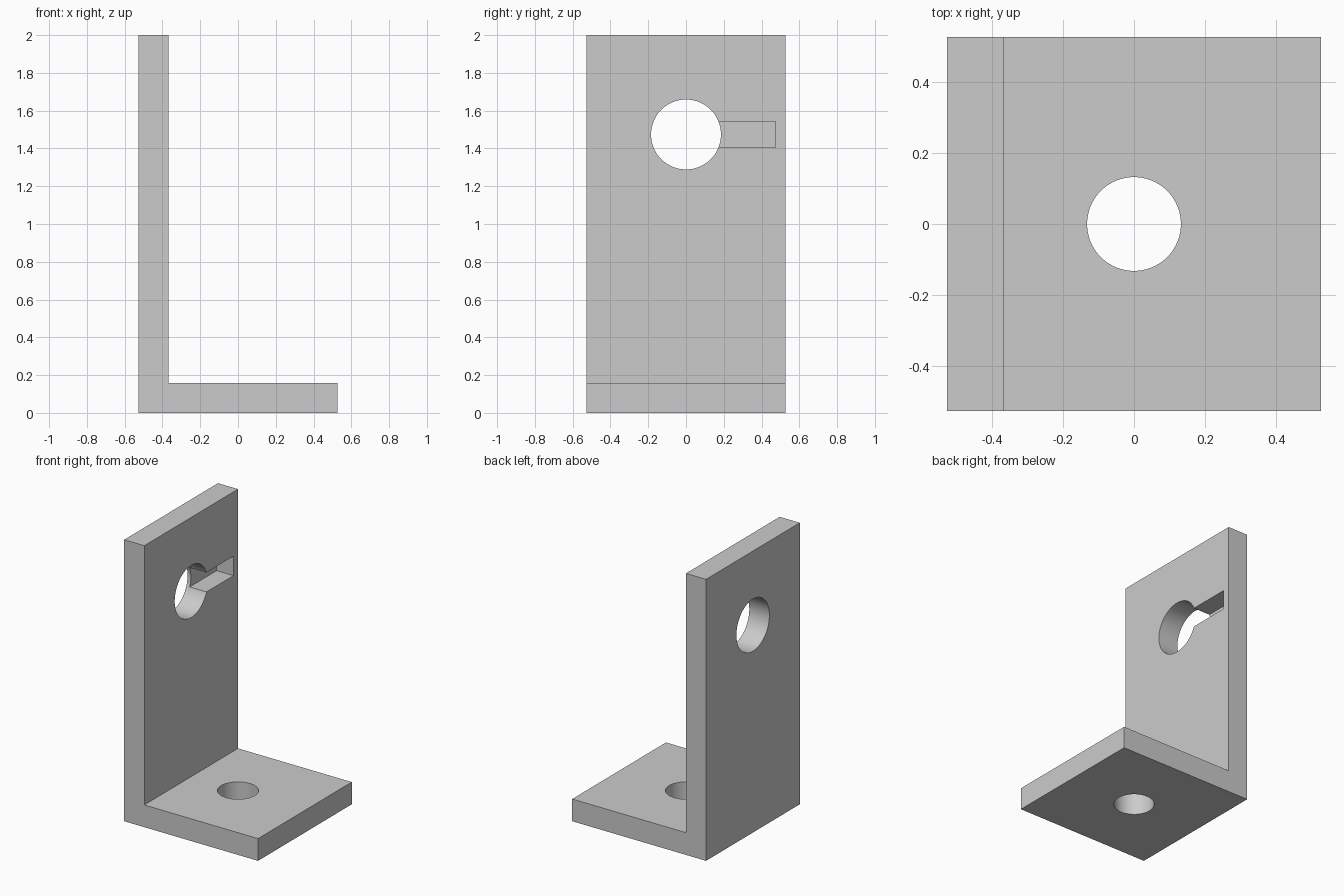
import bpy
import math

HALF = 0.526        # half width of the bracket
THICK = 0.158       # plate thickness
HOLE_Z = 1.474      # height of the large bore
WALL_X = -HALF + THICK

if "Cube" in bpy.data.objects:
    bpy.data.objects.remove(bpy.data.objects["Cube"], do_unlink=True)

grey = bpy.data.materials.new("light_grey")
grey.use_nodes = True
grey.diffuse_color = (0.6, 0.6, 0.6, 1)
grey.node_tree.nodes["Principled BSDF"].inputs["Base Color"].default_value = (0.6, 0.6, 0.6, 1)

# L-shaped bracket: profile in x and z, extruded along y
profile = [(-HALF, 0), (HALF, 0), (HALF, THICK), (WALL_X, THICK), (WALL_X, 2), (-HALF, 2)]
n = len(profile)
verts = [(x, y, z) for y in (-HALF, HALF) for x, z in profile]
faces = [list(range(n)), list(range(2 * n - 1, n - 1, -1))]
faces += [[i, i + n, (i + 1) % n + n, (i + 1) % n] for i in range(n)]
mesh = bpy.data.meshes.new("angle_bracket")
mesh.from_pydata(verts, [], faces)
mesh.materials.append(grey)
bracket = bpy.data.objects.new("angle_bracket", mesh)
bpy.context.collection.objects.link(bracket)


def cut(cutter, name):
    """Subtract a hidden helper from the bracket."""
    cutter.name = name
    cutter.data.materials.append(grey)
    cutter.hide_render = True
    cutter.hide_set(True)
    mod = bracket.modifiers.new(name, "BOOLEAN")
    mod.operation = "DIFFERENCE"
    mod.solver = "EXACT"
    mod.object = cutter


def bore(name, radius, location, rotation):
    bpy.ops.mesh.primitive_cylinder_add(vertices=96, radius=radius, depth=0.5,
                                        location=location, rotation=rotation)
    cut(bpy.context.object, name)


# Through holes in the wall and the foot
bore("wall_bore_cutter", 0.185, (-HALF + THICK / 2, 0, HOLE_Z), (0, math.pi / 2, 0))
bore("foot_bore_cutter", 0.132, (0, 0, THICK / 2), (0, 0, 0))

# Blind slot on the inner face of the wall, running from the bore toward the back
SLOT_DEPTH, SLOT_HEIGHT, SLOT_END = 0.132, 0.138, 0.474
bpy.ops.mesh.primitive_cube_add(size=1, location=(WALL_X - SLOT_DEPTH + 0.1, SLOT_END / 2, HOLE_Z))
slot = bpy.context.object
slot.scale = (0.2, SLOT_END, SLOT_HEIGHT)
cut(slot, "slot_cutter")

# Apply the cuts, remove the helpers, and smooth only the bores
bpy.context.view_layer.update()
result = bpy.data.meshes.new_from_object(
    bracket.evaluated_get(bpy.context.evaluated_depsgraph_get()))
helpers = [m.object for m in bracket.modifiers]
bracket.modifiers.clear()
bracket.data = result
for helper in helpers:
    bpy.data.objects.remove(helper, do_unlink=True)

bpy.ops.object.select_all(action="DESELECT")
bracket.select_set(True)
bpy.context.view_layer.objects.active = bracket
bpy.ops.object.shade_smooth_by_angle(angle=math.radians(30))
